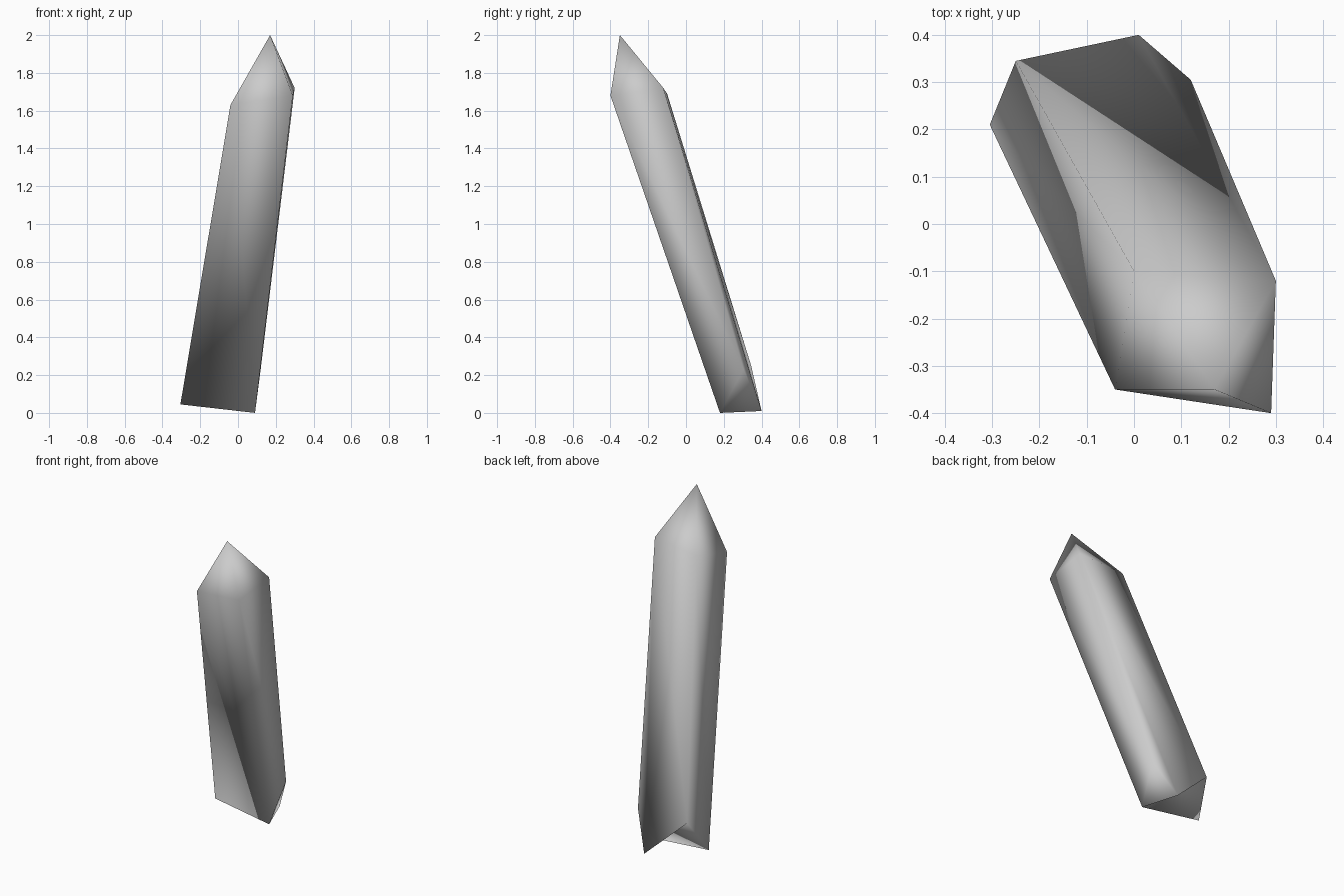
import bpy, bmesh

cube = bpy.data.objects.get("Cube")
if cube:
    bpy.data.objects.remove(cube, do_unlink=True)

# Stone material
stone = bpy.data.materials.new("grey_stone")
stone.use_nodes = True
grey = (0.6, 0.6, 0.6, 1.0)
stone.diffuse_color = grey
stone.node_tree.nodes["Principled BSDF"].inputs["Base Color"].default_value = grey

bm = bmesh.new()


def ring(points):
    return [bm.verts.new(p) for p in points]


# Shoulder ring under the point: front right, front left, back left, back right
shoulder = ring([(-0.04, -0.35, 1.63), (0.29, -0.40, 1.68),
                 (0.30, -0.12, 1.72), (0.0, -0.10, 1.69)])
tip = bm.verts.new((0.17, -0.35, 2.0))

# Broken base, with two raised corners
front_r, front_l, side_l, back, back_r = ring([
    (-0.305, 0.21, 0.045), (0.09, 0.18, 0.0), (0.12, 0.305, 0.23),
    (0.01, 0.40, 0.01), (-0.25, 0.345, 0.25)])

# Pointed cap
for i, v in enumerate(shoulder):
    bm.faces.new((v, shoulder[(i + 1) % len(shoulder)], tip))

# Long sides of the shaft
a, b, c, d = shoulder
sides = [(a, front_r, front_l, b), (b, front_l, side_l, c),
         (c, side_l, back), (c, back, back_r, d), (d, back_r, front_r, a)]

# Fractured underside
underside = [(front_r, back_r, front_l), (back_r, back, front_l),
             (back, side_l, front_l)]

for corners in sides + underside:
    bm.faces.new(corners)

bmesh.ops.recalc_face_normals(bm, faces=bm.faces[:])
for face in bm.faces:
    face.smooth = True

mesh = bpy.data.meshes.new("crystal_shard")
bm.to_mesh(mesh)
bm.free()
mesh.materials.append(stone)
shard = bpy.data.objects.new("crystal_shard", mesh)
bpy.context.collection.objects.link(shard)
